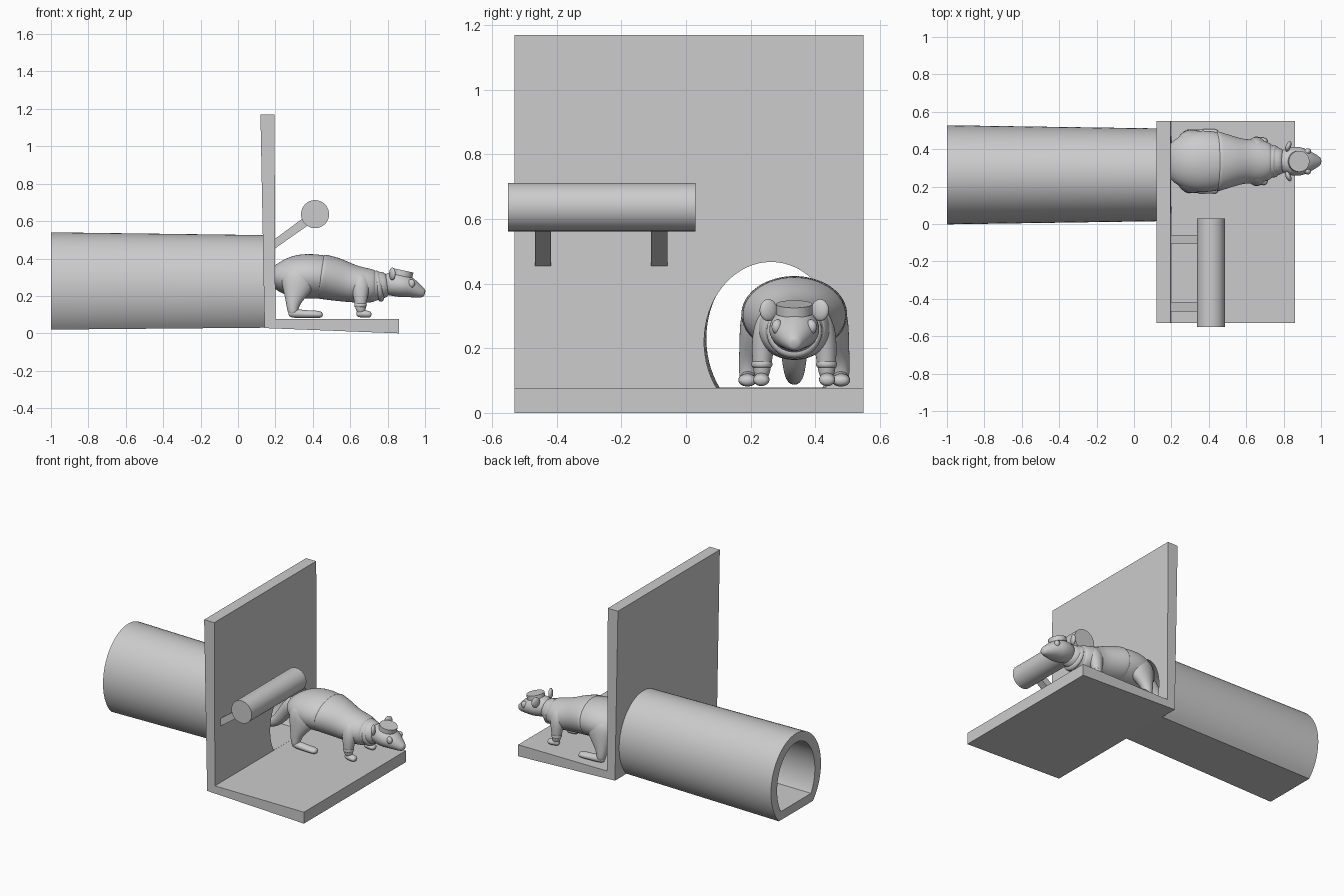
import bpy, bmesh, math
from mathutils import Vector, Matrix

grey = bpy.data.materials.new("light_grey")
grey.diffuse_color = (0.6, 0.6, 0.6, 1)
CY = 0.335          # centre line of the animal
PY = 0.263          # centre line of the tunnel


def finish(name, bm, smooth=35):
    bmesh.ops.recalc_face_normals(bm, faces=bm.faces)
    me = bpy.data.meshes.new(name)
    bm.to_mesh(me)
    bm.free()
    me.materials.append(grey)
    ob = bpy.data.objects.new(name, me)
    bpy.context.collection.objects.link(ob)
    if smooth:
        bpy.ops.object.select_all(action='DESELECT')
        ob.select_set(True)
        bpy.context.view_layer.objects.active = ob
        bpy.ops.object.shade_smooth_by_angle(angle=math.radians(smooth))
    return ob


def skin(name, rings, caps=True):
    """Closed rings of points bridged one to the next."""
    bm = bmesh.new()
    vs = [[bm.verts.new(p) for p in r] for r in rings]
    n = len(vs[0])
    for a, b in zip(vs, vs[1:]):
        for i in range(n):
            j = (i + 1) % n
            bm.faces.new((a[i], a[j], b[j], b[i]))
    if caps:
        bm.faces.new(vs[0])
        bm.faces.new(vs[-1][::-1])
    else:
        for i in range(n):
            j = (i + 1) % n
            bm.faces.new((vs[-1][i], vs[-1][j], vs[0][j], vs[0][i]))
    return bm


def tube(name, pts, soft=True, n=16):
    """Elliptic tube: each point is (x, y offset, z, in-plane radius, sideways radius)."""
    P = [Vector((p[0], CY + p[1], p[2])) for p in pts]
    rings = []
    for i, p in enumerate(pts):
        t = (P[min(i + 1, len(P) - 1)] - P[max(i - 1, 0)]).normalized()
        side = Vector((0, 1, 0))
        side = (side - t * side.dot(t)).normalized()
        up = t.cross(side)
        rings.append([P[i] + up * p[3] * math.sin(a) + side * p[4] * math.cos(a)
                      for a in (2 * math.pi * k / n for k in range(n))])
    ob = finish(name, skin(name, rings), 180 if soft else 40)
    if soft:
        m = ob.modifiers.new("soft", 'SUBSURF')
        m.levels = m.render_levels = 2
    return ob


def ball(name, loc, size, rot=(0, 0, 0)):
    bm = bmesh.new()
    bmesh.ops.create_uvsphere(bm, u_segments=24, v_segments=16, radius=1)
    R = Matrix.Rotation(rot[2], 4, 'Z') @ Matrix.Rotation(rot[1], 4, 'Y')
    bm.transform(Matrix.Translation((loc[0], CY + loc[1], loc[2])) @ R @ Matrix.Diagonal((*size, 1)))
    return finish(name, bm, 180)


def cylinder(name, loc, r, h, rot, segs=48):
    bm = bmesh.new()
    bmesh.ops.create_cone(bm, cap_ends=True, segments=segs, radius1=r, radius2=r, depth=h)
    bm.transform(Matrix.Translation(loc) @ rot)
    return finish(name, bm)


def arch(x, cz, ry, rz, floor, n=48):
    """Ellipse cut flat at floor height."""
    a0 = math.asin((floor - cz) / rz)
    return [Vector((x, PY + ry * math.cos(a), cz + rz * math.sin(a)))
            for a in (a0 + (math.pi - 2 * a0) * k / n for k in range(n + 1))]


def extrude_y(name, prof, y0, y1):
    return finish(name, skin(name, [[Vector((x, y, z)) for x, z in prof] for y in (y0, y1)]), 0)


# Wall and floor in one L profile, with the tunnel mouth cut through
stand = extrude_y("wall_and_floor", [(0.12, 1.17), (0.195, 1.17), (0.2, 0.077), (0.86, 0.077),
                                     (0.86, 0.0), (0.142, 0.028)], -0.53, 0.55)
cutter = finish("hole_cutter", skin("hole", [arch(x, 0.22, 0.207, 0.247, 0.078) for x in (0.0, 0.3)]), 0)
cutter.hide_render = True
mod = stand.modifiers.new("hole", 'BOOLEAN')
mod.operation, mod.object, mod.solver = 'DIFFERENCE', cutter, 'EXACT'
bpy.context.view_layer.objects.active = stand
bpy.ops.object.select_all(action='DESELECT')
stand.select_set(True)
bpy.ops.object.modifier_apply(modifier="hole")
bpy.data.objects.remove(cutter)

# Tunnel: outer and inner arches joined at both ends
finish("tunnel", skin("tunnel", [arch(-1.0, 0.24, 0.265, 0.30, 0.02), arch(0.142, 0.24, 0.248, 0.285, 0.03),
                                 arch(0.142, 0.22, 0.207, 0.247, 0.078), arch(-1.0, 0.23, 0.2, 0.25, 0.078)],
                      caps=False))

# Roller bar with two struts
cylinder("roller_bar", (0.412, -0.261, 0.637), 0.075, 0.58, Matrix.Rotation(math.pi / 2, 4, 'X'))
for y in (-0.442, -0.083):
    extrude_y("bar_strut", [(0.19, 0.448), (0.19, 0.499), (0.37, 0.632), (0.395, 0.592)], y - 0.025, y + 0.025)

# Body sections: x, z, half height, half width
body = [(0.16, 0.30, 0.03, 0.05), (0.20, 0.30, 0.068, 0.108), (0.26, 0.30, 0.105, 0.148),
        (0.34, 0.305, 0.125, 0.172), (0.44, 0.305, 0.12, 0.165), (0.52, 0.29, 0.115, 0.137),
        (0.60, 0.267, 0.10, 0.113), (0.66, 0.258, 0.094, 0.12), (0.72, 0.253, 0.087, 0.10),
        (0.77, 0.257, 0.073, 0.074), (0.81, 0.265, 0.062, 0.066)]
tube("body", [(x, 0, z, h, w) for x, z, h, w in body])
tube("vest", [(x, 0, z, h + 0.004, w + 0.004) for x, z, h, w in
              [(0.437, 0.305, 0.116, 0.16), (0.445, 0.304, 0.119, 0.163)] + body[5:9] +
              [(0.745, 0.254, 0.078, 0.085)]])
tube("collar", [(0.738, 0, 0.25, 0.078, 0.078), (0.745, 0, 0.251, 0.088, 0.09),
                (0.762, 0, 0.254, 0.085, 0.086), (0.772, 0, 0.256, 0.07, 0.07)])

# Head
tube("head", [(0.77, 0, 0.262, 0.055, 0.055), (0.83, 0, 0.266, 0.068, 0.076), (0.88, 0, 0.257, 0.067, 0.082),
              (0.92, 0, 0.245, 0.055, 0.068), (0.96, 0, 0.226, 0.039, 0.045), (0.988, 0, 0.215, 0.026, 0.027),
              (1.0, 0, 0.212, 0.016, 0.016)])
ball("nose", (0.988, 0, 0.219), (0.012, 0.014, 0.011))

# Hat, tilted forward
tilt = Matrix.Rotation(math.radians(12), 4, 'Y')
cylinder("hat", (0.88, CY, 0.322), 0.056, 0.03, tilt)
cylinder("hat_band", (0.878, CY, 0.309), 0.05, 0.02, tilt)

# Tail running back into the tunnel
tube("tail", [(0.22, 0, 0.31, 0.06, 0.06), (0.15, 0, 0.27, 0.05, 0.05), (0.10, 0, 0.20, 0.043, 0.043),
              (0.05, 0, 0.14, 0.036, 0.036), (-0.02, 0, 0.112, 0.028, 0.028), (-0.10, 0, 0.105, 0.018, 0.018),
              (-0.14, 0, 0.105, 0.006, 0.006)])

# Paired parts
for s in (-1, 1):
    ball("eye", (0.926, s * 0.052, 0.266), (0.021, 0.017, 0.023), (0, 0, s * 0.5))
    ball("ear", (0.825, s * 0.08, 0.318), (0.014, 0.029, 0.034), (0, 0, s * -0.4))
    tube("hind_leg", [(0.335, s * 0.08, 0.35, 0.07, 0.06), (0.325, s * 0.105, 0.29, 0.105, 0.066),
                      (0.31, s * 0.122, 0.23, 0.075, 0.05), (0.295, s * 0.136, 0.17, 0.042, 0.036),
                      (0.292, s * 0.142, 0.125, 0.03, 0.03), (0.298, s * 0.143, 0.095, 0.024, 0.026)])
    tube("hind_foot", [(0.268, s * 0.142, 0.106, 0.016, 0.018), (0.30, s * 0.143, 0.107, 0.026, 0.028),
                       (0.36, s * 0.144, 0.102, 0.021, 0.027), (0.42, s * 0.145, 0.102, 0.021, 0.031),
                       (0.455, s * 0.145, 0.098, 0.016, 0.024)])
    tube("front_leg", [(0.655, s * 0.065, 0.32, 0.03, 0.03), (0.655, s * 0.085, 0.265, 0.055, 0.043),
                       (0.655, s * 0.097, 0.21, 0.042, 0.036), (0.655, s * 0.1, 0.15, 0.031, 0.03),
                       (0.658, s * 0.101, 0.10, 0.022, 0.022)])
    tube("sleeve_cuff", [(0.655, s * 0.1, 0.162, 0.028, 0.026), (0.655, s * 0.1, 0.157, 0.035, 0.034),
                         (0.656, s * 0.1, 0.142, 0.034, 0.033), (0.656, s * 0.1, 0.138, 0.026, 0.024)])
    tube("front_foot", [(0.632, s * 0.101, 0.104, 0.014, 0.016), (0.655, s * 0.101, 0.106, 0.022, 0.024),
                        (0.69, s * 0.102, 0.102, 0.02, 0.027), (0.715, s * 0.102, 0.099, 0.015, 0.021)])
